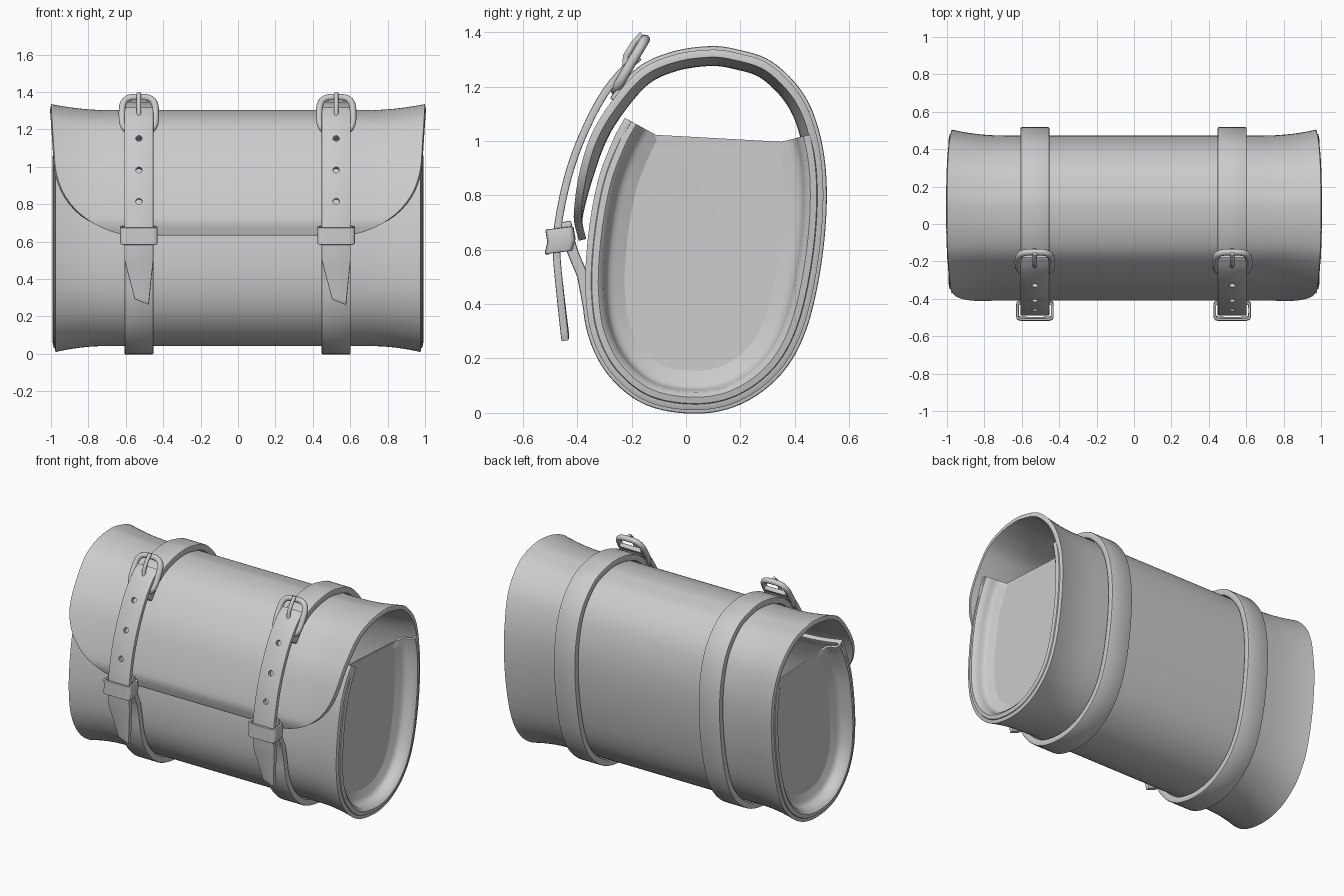
import bpy, math
from mathutils import Vector

if "Cube" in bpy.data.objects:
    bpy.data.objects.remove(bpy.data.objects["Cube"])

# Side outline (y, z) of the leather: front lip, down, under, up the back, over, flap end
KEY = [(-.225, 1.085), (-.27, 1.0), (-.325, .85), (-.36, .65), (-.37, .45), (-.345, .28), (-.27, .14),
       (-.14, .04), (.04, .01), (.2, .045), (.34, .15), (.43, .31), (.485, .55), (.505, .8), (.485, 1.0),
       (.425, 1.16), (.31, 1.28), (.18, 1.325), (.08, 1.335), (-.05, 1.315), (-.17, 1.26), (-.27, 1.15),
       (-.345, 1.03), (-.40, .88), (-.435, .75), (-.44, .69), (-.425, .625)]
N = 6
STRAP_X = (-.53, .525)
HW = .0775


def spline(keys, n=N):
    k = [Vector(p) for p in keys]
    k = [2 * k[0] - k[1]] + k + [2 * k[-1] - k[-2]]
    out = []
    for i in range(1, len(k) - 2):
        a, b, c, d = k[i - 1:i + 3]
        for s in range(n):
            t = s / n
            out.append(.5 * (2 * b + (c - a) * t + (2 * a - 5 * b + 4 * c - d) * t * t
                             + (3 * b - a - 3 * c + d) * t ** 3))
    return out + [k[-2]]


def offset(pts, d):
    out = []
    for i, p in enumerate(pts):
        t = (pts[min(i + 1, len(pts) - 1)] - pts[max(i - 1, 0)]).normalized()
        out.append(p + d * Vector((t.y, -t.x)))
    return out


def finish(ob):
    bpy.ops.object.select_all(action='DESELECT')
    ob.select_set(True)
    bpy.context.view_layer.objects.active = ob
    for m in list(ob.modifiers):
        bpy.ops.object.modifier_apply(modifier=m.name)
    bpy.ops.object.shade_smooth_by_angle(angle=math.radians(40))


def grid(name, rows, thick, bevel=.007, closed=False, cap=False):
    m = len(rows[0])
    verts = [tuple(p) for r in rows for p in r]
    n = len(rows)
    faces = []
    for i in range(n if closed else n - 1):
        a, b = i * m, (i + 1) % n * m
        faces += [(a + j, b + j, b + j + 1, a + j + 1) for j in range(m - 1)]
    if cap:
        faces.append([(n - 1) * m + j for j in range(m)])
    me = bpy.data.meshes.new(name)
    me.from_pydata(verts, [], faces)
    ob = bpy.data.objects.new(name, me)
    bpy.context.collection.objects.link(ob)
    s = ob.modifiers.new("thickness", 'SOLIDIFY')
    s.thickness, s.offset = thick, -1
    if bevel:
        b = ob.modifiers.new("round", 'BEVEL')
        b.width, b.segments, b.limit_method, b.angle_limit = bevel, 2, 'ANGLE', math.radians(50)
    return ob


def tube(name, pts, r, cyclic=False):
    cu = bpy.data.curves.new(name, 'CURVE')
    cu.dimensions = '3D'
    cu.bevel_depth, cu.bevel_resolution, cu.use_fill_caps = r, 3, True
    sp = cu.splines.new('POLY')
    sp.points.add(len(pts) - 1)
    for q, p in zip(sp.points, pts):
        q.co = (*p, 1)
    sp.use_cyclic_u = cyclic
    ob = bpy.data.objects.new(name, cu)
    bpy.context.collection.objects.link(ob)
    bpy.ops.object.select_all(action='DESELECT')
    ob.select_set(True)
    bpy.context.view_layer.objects.active = ob
    bpy.ops.object.convert(target='MESH')
    finish(bpy.context.object)


profile = spline(KEY)
TOP = 18 * N

# Wrapped leather sheet: body and flap in one, flared ends, rounded flap corners
cols = []
for j in range(49):
    x = .975 * math.sin(math.pi / 2 * (j / 24 - 1))
    ax = abs(x)
    flare = max(0, (ax - .7) / .275) ** 2
    pts = offset(profile, -.032 * (1 - flare))
    c = min(1, max(0, (ax - .5) / .475))
    zend = .625 + .4 * (1 - math.sqrt(max(0, 1 - c * c)))
    end = TOP
    while end < len(pts) - 1 and pts[end + 1].y > zend:
        end += 1
    e = float(end)
    if end < len(pts) - 1:
        e += (pts[end].y - zend) / (pts[end].y - pts[end + 1].y)
    col = pts[:TOP]
    for k in range(41):
        f = TOP + (e - TOP) * k / 40
        i = min(int(f), len(pts) - 2)
        col.append(pts[i].lerp(pts[i + 1], f - i))
    cols.append([(x * (1 + .025 * flare * min(1, max(0, (p.y - .95) / .38))), p.x, p.y) for p in col])
finish(grid("leather_body_and_flap", list(zip(*cols)), .028))

# Recessed end panels with a rolled lip
back = max(i for i in range(TOP) if profile[i].y < 1.05)
rings = []
for x, d in [(.962, -.029), (.974, -.034), (.976, -.044), (.968, -.053), (.945, -.058), (.922, -.066),
             (.905, -.08), (.896, -.1), (.892, -.13)]:
    rings.append([(x, p.x, p.y) for p in offset(profile, d)[:back + 1]])
panel = grid("end_panels", rings, .015, bevel=0, cap=True)
panel.modifiers.new("both_ends", 'MIRROR')
finish(panel)

# Paths for the wrap strap and the hanging strap tail
wrap = spline([(-.462, .70), (-.44, .6), (-.4, .5)]) + offset(profile, .013)[4 * N + 2:21 * N + 1]
tail = spline([(-.18, 1.32), (-.25, 1.26), (-.325, 1.16), (-.395, 1.02), (-.445, .88), (-.48, .72),
               (-.49, .6), (-.478, .45), (-.458, .262)])
tilt = Vector((0, .13, .22)).normalized()
lift = Vector((0, -tilt.z, tilt.y))


def power(v, e):
    return math.copysign(abs(v) ** e, v)


for side, cx in zip(("left", "right"), STRAP_X):
    # Strap around the bag
    finish(grid(side + "_wrap_strap", [[(cx + s * HW, p.x, p.y) for s in (-1, 0, 1)] for p in wrap], .04))

    # Strap tail with pointed tip and punched holes
    rows = []
    for p in tail:
        f = min(1, max(0, (.5 - p.y) / .238))
        rows.append([(cx - HW + .055 * f, p.x, p.y + .03 * f), (cx + HW - .025 * f, p.x, p.y)])
    ob = grid(side + "_strap_tail", rows, .028, .005)
    cutters = []
    for z in (1.15, .985, .815):
        i = min(range(len(tail)), key=lambda k: abs(tail[k].y - z))
        t = (tail[i + 1] - tail[i - 1]).normalized()
        bpy.ops.mesh.primitive_cylinder_add(vertices=16, radius=.017, depth=.12, location=(cx, tail[i].x, z))
        cut = bpy.context.object
        cut.hide_render = True
        cut.rotation_euler = Vector((0, t.y, -t.x)).to_track_quat('Z', 'Y').to_euler()
        m = ob.modifiers.new("hole", 'BOOLEAN')
        m.operation, m.solver, m.object = 'DIFFERENCE', 'EXACT', cut
        cutters.append(cut)
    bpy.context.view_layer.update()
    finish(ob)
    for cut in cutters:
        bpy.data.objects.remove(cut)

    # Buckle frame, bar and prong
    mid = Vector((cx, -.205, 1.28))
    ring = [2 * math.pi * k / 40 for k in range(40)]
    tube(side + "_buckle_frame", [mid + Vector((.09 * power(math.cos(a), .6), 0, 0))
                                  + tilt * .108 * power(math.sin(a), .6) for a in ring], .018, True)
    tube(side + "_buckle_bar", [mid + Vector((s * .09, 0, 0)) - tilt * .02 for s in (-1, 1)], .012)
    tube(side + "_buckle_prong", [mid - tilt * .02 + lift * .01, mid + tilt * .02 + lift * .03,
                                  mid + tilt * .08 + lift * .028, mid + tilt * .12 + lift * .018], .012)

    # Keeper loop
    loop = []
    for k in range(48):
        a = 2 * math.pi * k / 48
        x, y = cx + .1 * power(math.cos(a), .3), -.462 + .052 * power(math.sin(a), .3)
        s = .12 * (y + .462)
        loop.append([(x, y - .006, .59 + s), (x, y + .004, .635 + s), (x, y - .004, .68 + s)])
    finish(grid(side + "_keeper_loop", loop, .014, .005, closed=True))
